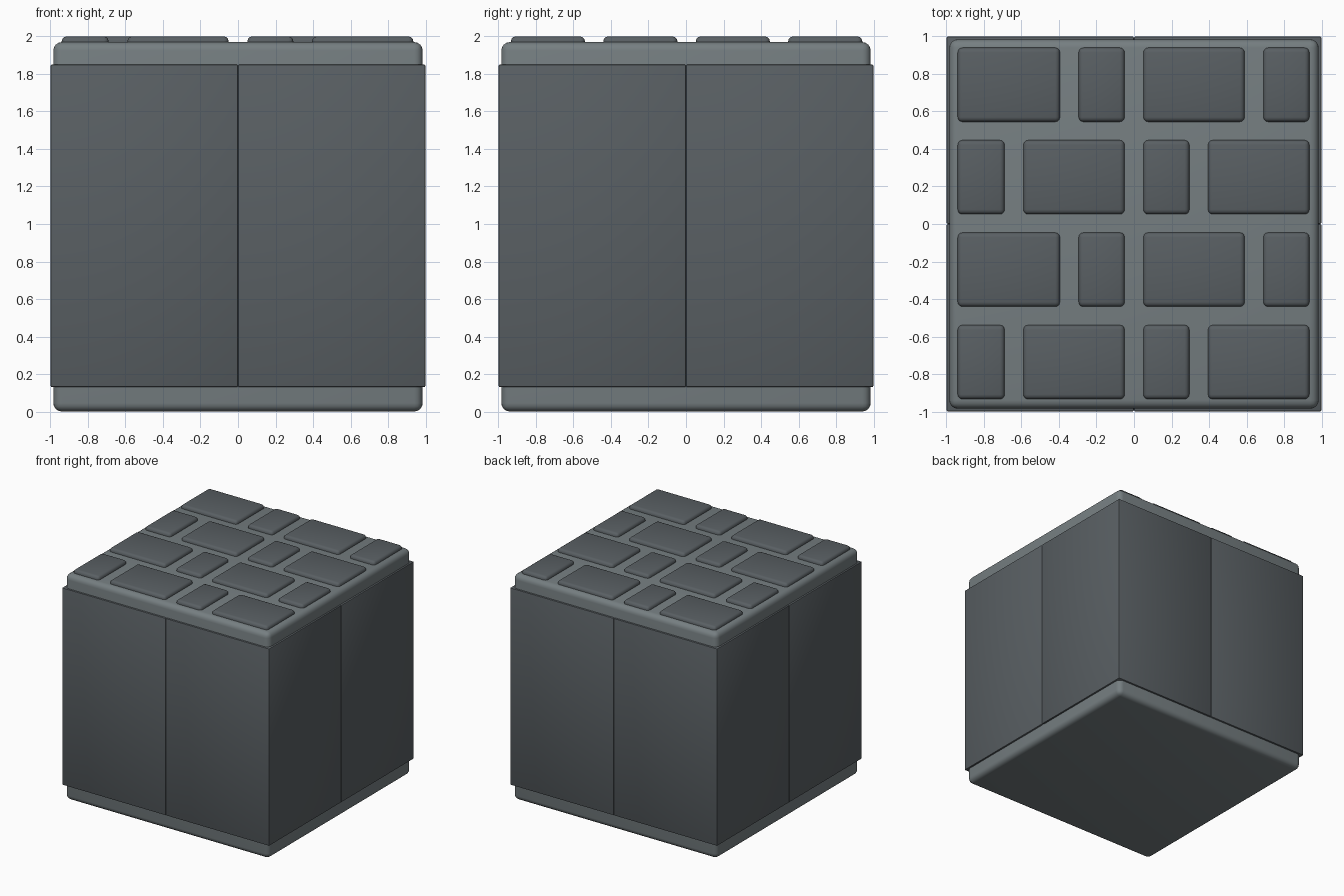
import bpy, math

if "Cube" in bpy.data.objects:
    bpy.data.objects.remove(bpy.data.objects["Cube"])


def material(name, rgb):
    m = bpy.data.materials.new(name)
    m.diffuse_color = (*rgb, 1)
    m.use_nodes = True
    m.node_tree.nodes["Principled BSDF"].inputs["Base Color"].default_value = m.diffuse_color
    return m


LIGHT = material("light_stone", (0.18, 0.21, 0.22))
DARK = material("dark_stone", (0.10, 0.115, 0.125))


def rounded_box(name, lo, hi, radius, segments, mat):
    """Box between two corners with evenly rounded edges."""
    bpy.ops.mesh.primitive_cube_add(
        size=1, location=[(a + b) / 2 for a, b in zip(lo, hi)])
    ob = bpy.context.object
    ob.name = name
    ob.scale = [b - a for a, b in zip(lo, hi)]
    bpy.ops.object.transform_apply(location=False, rotation=False, scale=True)
    bevel = ob.modifiers.new("round", 'BEVEL')
    bevel.width = radius
    bevel.segments = segments
    bpy.ops.object.modifier_apply(modifier="round")
    bpy.ops.object.shade_smooth_by_angle(angle=math.radians(35))
    ob.data.materials.append(mat)
    return ob


# Rounded core, showing as the base plinth and the top slab
rounded_box("core_block", (-0.985, -0.985, 0), (0.985, 0.985, 1.97), 0.045, 4, LIGHT)

# Four corner wall blocks, meeting in a fine seam at the middle of each side
for sx in (-1, 1):
    for sy in (-1, 1):
        rounded_box("wall_block",
                    (min(0, sx), min(0, sy), 0.13),
                    (max(0, sx), max(0, sy), 1.85), 0.008, 2, DARK)

# Paving stones: long/short pairs, mirrored on alternate rows
LONG_FIRST = [(-0.94, -0.395), (-0.295, -0.05), (0.05, 0.59), (0.69, 0.935)]
SHORT_FIRST = [(-0.94, -0.69), (-0.59, -0.05), (0.05, 0.295), (0.395, 0.935)]
for row in range(4):
    y = 0.94 - row * 0.493
    for x0, x1 in (SHORT_FIRST if row % 2 else LONG_FIRST):
        rounded_box("paving_stone", (x0, y - 0.395, 1.92), (x1, y, 2.0), 0.025, 3, DARK)
